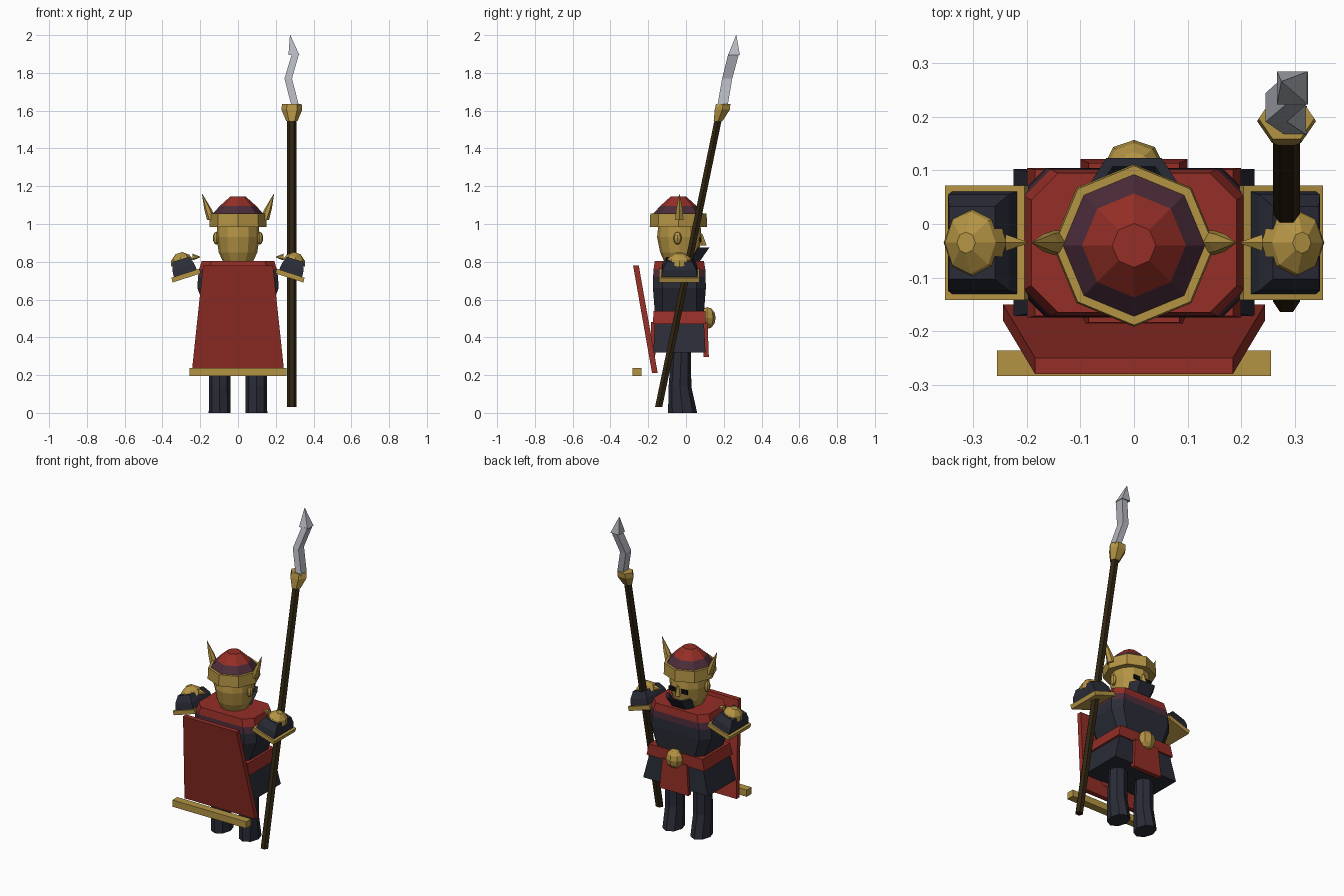
import bpy, bmesh, math
from mathutils import Matrix, Vector

cube = bpy.data.objects.get("Cube")
if cube:
    bpy.data.objects.remove(cube)


def material(name, *rgb):
    lin = [((c / 255 + 0.055) / 1.055) ** 2.4 for c in rgb] + [1]
    m = bpy.data.materials.new(name)
    m.use_nodes = True
    m.diffuse_color = lin
    m.node_tree.nodes["Principled BSDF"].inputs["Base Color"].default_value = lin
    return m


RED = material("red_cloth", 148, 46, 38)
GOLD = material("gold", 180, 148, 68)
NAVY = material("dark_navy", 42, 44, 55)
PLUM = material("plum", 76, 44, 58)
WOOD = material("dark_wood", 48, 37, 17)
STEEL = material("steel", 180, 183, 190)
BLACK = material("black", 14, 13, 14)
CY = -0.035  # centre line of the body


def finish(name, bm, mats, matrix=None):
    if matrix:
        bm.transform(matrix)
    bmesh.ops.recalc_face_normals(bm, faces=bm.faces)
    me = bpy.data.meshes.new(name)
    bm.to_mesh(me)
    bm.free()
    for m in mats:
        me.materials.append(m)
    ob = bpy.data.objects.new(name, me)
    bpy.context.collection.objects.link(ob)
    return ob


def loft(name, rings, bands, matrix=None):
    """Skin rings of equal point count; bands gives one material per band."""
    mats = list(dict.fromkeys(bands))
    bands = list(bands) + [bands[-1]] * (len(rings) - 1 - len(bands))
    bm = bmesh.new()
    vs = [[bm.verts.new(p) for p in r] for r in rings]
    n = len(vs[0])
    for lo, hi, mat in zip(vs, vs[1:], bands):
        for i in range(n):
            j = (i + 1) % n
            bm.faces.new((lo[i], lo[j], hi[j], hi[i])).material_index = mats.index(mat)
    bm.faces.new(vs[0][::-1]).material_index = mats.index(bands[0])
    bm.faces.new(vs[-1]).material_index = mats.index(bands[-1])
    return finish(name, bm, mats, matrix)


def ngon(x, y, z, rx, ry=None, n=8):
    ry = rx if ry is None else ry
    return [(x + rx * math.cos(math.tau * i / n), y + ry * math.sin(math.tau * i / n), z)
            for i in range(n)]


def rect(x, y, z, hx, hy, cut=0):
    """Horizontal rectangle, with optional cut corners."""
    out = []
    for sx, sy in ((1, 1), (-1, 1), (-1, -1), (1, -1)):
        if cut:
            a = (x + sx * hx, y + sy * (hy - cut), z)
            b = (x + sx * (hx - cut), y + sy * hy, z)
            out += [a, b] if sx == sy else [b, a]
        else:
            out.append((x + sx * hx, y + sy * hy, z))
    return out


def ball(name, centre, scale, mat):
    bm = bmesh.new()
    bmesh.ops.create_uvsphere(bm, u_segments=8, v_segments=6, radius=1)
    return finish(name, bm, [mat], Matrix.Translation(centre) @ Matrix.Diagonal((*scale, 1)))


def box(name, centre, half, mat):
    x, y, z = centre
    return loft(name, [rect(x, y, z - half[2], half[0], half[1]),
                       rect(x, y, z + half[2], half[0], half[1])], [mat])


# Torso with coloured yoke
loft("chest", [rect(0, CY, 0.53, 0.165, 0.13, 0.04), rect(0, CY, 0.66, 0.215, 0.14, 0.05),
               rect(0, CY, 0.72, 0.212, 0.139, 0.05), rect(0, CY, 0.76, 0.205, 0.137, 0.05),
               rect(0, CY, 0.805, 0.192, 0.13, 0.05)], [NAVY, NAVY, PLUM, RED])
loft("belt", [rect(0, CY, 0.47, 0.2, 0.14), rect(0, CY, 0.54, 0.185, 0.137)], [RED])
loft("skirt", [rect(0, CY, 0.32, 0.225, 0.138), rect(0, CY, 0.48, 0.185, 0.13)], [NAVY])
for side, label in ((1, "front"), (-1, "back")):
    y = CY + side * 0.137
    loft(label + "_apron", [rect(0, y + side * 0.005, 0.295, 0.1, 0.014),
                            rect(0, y, 0.48, 0.085, 0.012)], [RED])
ball("buckle", (0, 0.112, 0.502), (0.055, 0.045, 0.058), GOLD)

# Cape and its hem bar
loft("cape", [rect(0, -0.165, 0.212, 0.245, 0.015), rect(0, -0.265, 0.78, 0.185, 0.015)], [RED])
box("cape_bar", (0, -0.26, 0.217), (0.256, 0.024, 0.021), GOLD)

# Head, face and face guard
loft("head", [ngon(0, CY, 0.79, 0.075, n=12), ngon(0, CY, 0.85, 0.102, n=12),
              ngon(0, CY, 0.93, 0.114, 0.118, 12), ngon(0, CY, 1.01, 0.11, n=12)], [GOLD])


def arc(z, y, r):
    angles = [math.radians(a) for a in (10, 55, 125, 170)]
    outer = [(r * math.cos(a), y + r * math.sin(a), z) for a in angles]
    inner = [((r - 0.02) * math.cos(a), y + (r - 0.02) * math.sin(a), z) for a in angles]
    return outer + inner[::-1]


loft("face_guard", [arc(0.8, 0.01, 0.075), arc(0.875, 0.05, 0.09)], [NAVY])
loft("nose", [ngon(0, 0.085, 0.885, 0.018, 0.025, 4), ngon(0, 0.08, 0.945, 0.006, 0.008, 4)], [GOLD])

# Helmet
loft("helmet_brim", [ngon(0, -0.04, 0.985, 0.152), ngon(0, -0.04, 1.055, 0.149)], [GOLD])
loft("helmet_dome", [ngon(0, -0.04, 1.05, 0.137), ngon(0, -0.04, 1.095, 0.097),
                     ngon(0, -0.04, 1.145, 0.041)], [PLUM, RED])

for s, label in ((1, "left"), (-1, "right")):
    box(label + "_eye", (s * 0.042, 0.076, 0.915), (0.022, 0.004, 0.013), BLACK)
    ball(label + "_ear", (s * 0.115, -0.045, 0.925), (0.018, 0.022, 0.034), GOLD)
    loft(label + "_horn", [ngon(s * 0.138, CY, 1.02, 0.026, n=6), ngon(s * 0.16, CY, 1.08, 0.019, n=6),
                           ngon(s * 0.19, CY, 1.16, 0.001, n=6)], [GOLD])
    # Tilted shoulder armour
    tilt = Matrix.Translation((s * 0.275, CY, 0.727)) @ Matrix.Rotation(s * math.radians(18), 4, "Y")
    loft(label + "_shoulder_plate", [rect(0, 0, -0.013, 0.078, 0.107),
                                     rect(0, 0, 0.013, 0.078, 0.107)], [GOLD], tilt)
    loft(label + "_shoulder_pad", [rect(0, 0, 0.012, 0.064, 0.096), rect(0, 0, 0.05, 0.06, 0.09),
                                   rect(0, 0, 0.09, 0.045, 0.068)], [NAVY], tilt)
    loft(label + "_shoulder_knob", [ngon(0, 0, 0.07, 0.062, 0.07), ngon(0, 0, 0.1, 0.05, 0.058),
                                    ngon(0, 0, 0.125, 0.018, 0.02)], [GOLD], tilt)
    spike = Matrix.Translation((s * 0.24, CY, 0.825)) @ Matrix.Rotation(-s * math.pi / 2, 4, "Y")
    loft(label + "_shoulder_spike", [ngon(0, 0, 0, 0.018, n=6), ngon(0, 0, 0.04, 0.002, n=6)],
         [GOLD], spike)
    # Legs
    loft(label + "_leg", [ngon(s * 0.097, -0.018, 0, 0.058, 0.077), ngon(s * 0.097, -0.032, 0.14, 0.056, 0.06),
                          ngon(s * 0.097, -0.025, 0.34, 0.056, 0.052)], [NAVY])

# Spear
X = 0.285
loft("spear_shaft", [ngon(X, -0.145, 0.03, 0.025, 0.022, 6), ngon(X, 0.172, 1.56, 0.025, 0.022, 6)], [WOOD])
loft("spear_socket", [ngon(X, 0.17, 1.545, 0.03, 0.027, 6), ngon(X, 0.192, 1.605, 0.055, 0.046, 6),
                      ngon(X, 0.197, 1.635, 0.052, 0.044, 6)], [GOLD])
loft("spear_blade", [rect(0.303, 0.193, 1.625, 0.02, 0.027), rect(0.266, 0.218, 1.77, 0.02, 0.027),
                     rect(0.304, 0.252, 1.9, 0.019, 0.028)], [STEEL])
loft("spear_tip", [rect(0.296, 0.254, 1.895, 0.029, 0.031), rect(0.276, 0.266, 2.0, 0.001, 0.001)], [STEEL])
